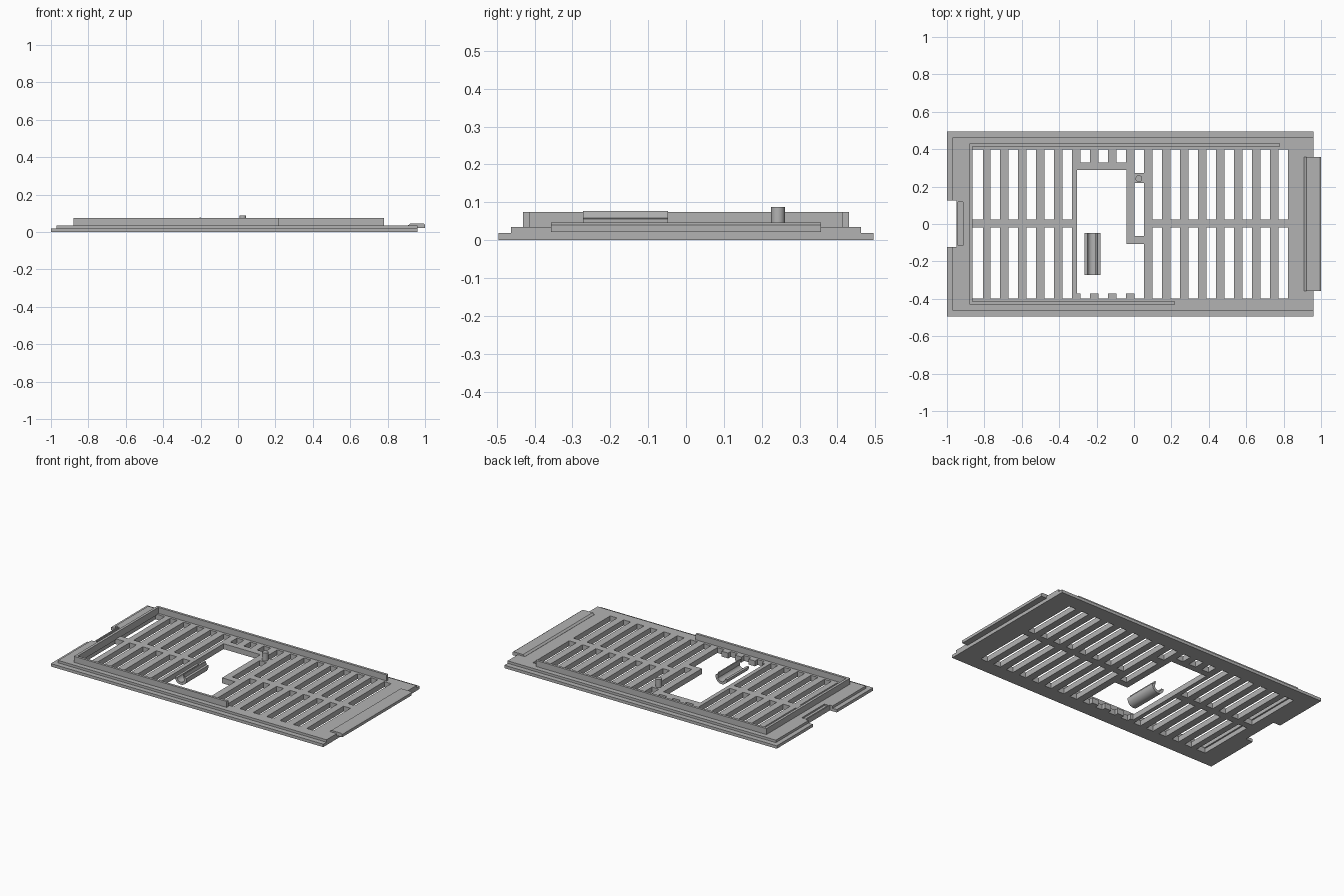
import bpy, bmesh, math

if "Cube" in bpy.data.objects:
    bpy.data.objects.remove(bpy.data.objects["Cube"])

grey = bpy.data.materials.new("plain grey")
grey.diffuse_color = (0.45, 0.45, 0.45, 1)
grey.use_nodes = True
grey.node_tree.nodes["Principled BSDF"].inputs["Base Color"].default_value = grey.diffuse_color


def finish(name, bm):
    bmesh.ops.recalc_face_normals(bm, faces=bm.faces[:])
    me = bpy.data.meshes.new(name)
    bm.to_mesh(me)
    bm.free()
    me.materials.append(grey)
    ob = bpy.data.objects.new(name, me)
    bpy.context.collection.objects.link(ob)
    return ob


def add_box(bm, x0, x1, y0, y1, z0, z1):
    vs = bmesh.ops.create_cube(bm, size=1)["verts"]
    for v in vs:
        v.co = ((x0, x1)[v.co.x > 0], (y0, y1)[v.co.y > 0], (z0, z1)[v.co.z > 0])


def box(name, *b):
    bm = bmesh.new()
    add_box(bm, *b)
    return finish(name, bm)


def prism(name, points, direction):
    """Closed outline of 3D points swept along a direction."""
    bm = bmesh.new()
    face = bm.faces.new([bm.verts.new(p) for p in points])
    res = bmesh.ops.extrude_face_region(bm, geom=[face])
    bmesh.ops.translate(bm, vec=direction,
                        verts=[g for g in res["geom"] if isinstance(g, bmesh.types.BMVert)])
    return finish(name, bm)


def combine(ob, other, operation):
    m = ob.modifiers.new("combine", 'BOOLEAN')
    m.operation, m.object, m.solver = operation, other, 'EXACT'
    m.use_self = True
    bpy.context.view_layer.objects.active = ob
    bpy.ops.object.modifier_apply(modifier=m.name)
    bpy.data.objects.remove(other)


# Stepped grille plate
plate = box("grille_plate", -1, 0.96, -0.495, 0.495, 0, 0.019)
combine(plate, box("step", -0.97, 0.96, -0.462, 0.462, 0.01, 0.035), 'UNION')

# Openings: slots, window, end notch
cut = bmesh.new()
LOW, HIGH = -0.1, 0.2
PITCH, HALF = 0.0963, 0.025


def opening(x0, x1, y0, y1, z0=LOW):
    add_box(cut, x0, x1, y0, y1, z0, HIGH)


def slot(k, y0, y1):
    c = -0.742 + k * PITCH
    opening(c - HALF - (0.009 if k < 0 else 0), c + HALF + (0.007 if k < 0 else 0), y0, y1)


for k in list(range(-1, 5)) + list(range(9, 17)):
    slot(k, 0.025, 0.398)
    slot(k, -0.398, -0.02)
for k in (5, 6, 7):
    slot(k, 0.33, 0.398)         # short slots above the window
    slot(k, -0.398, -0.36)       # notches between the teeth
opening(-0.305, -0.04, -0.372, 0.288)
opening(-0.05, 0.01, -0.372, -0.107)
slot(8, -0.398, -0.107)
slot(8, -0.063, 0.218)
slot(8, 0.273, 0.398)
opening(-1.1, -0.95, -0.122, 0.125)
opening(-0.942, -0.915, -0.115, 0.118, 0.025)
combine(plate, finish("openings", cut), 'DIFFERENCE')

# Raised rim on three sides
outline = [(0.22, -0.43), (-0.88, -0.43), (-0.88, 0.43), (0.78, 0.43),
           (0.78, 0.414), (-0.863, 0.414), (-0.863, -0.414), (0.22, -0.414)]
prism("raised_rim", [(x, y, 0.03) for x, y in outline], (0, 0, 0.044))

# End tab with a sloped inner edge
tab = [(0.91, 0.03), (0.91, 0.036), (0.922, 0.046), (0.99, 0.046), (1, 0.04), (1, 0.022), (0.93, 0.022)]
prism("end_tab", [(x, -0.357, z) for x, z in tab], (0, 0.714, 0))

# Locating pin
bm = bmesh.new()
bmesh.ops.create_cone(bm, cap_ends=True, segments=32, radius1=0.018, radius2=0.018, depth=0.067)
bmesh.ops.translate(bm, vec=(0.026, 0.243, 0.0535), verts=bm.verts[:])
pin = finish("locating_pin", bm)

# Curved spring latch in the window
arc = [(-0.222 + 0.042 * math.cos(a), 0.045 + 0.04 * math.sin(a))
       for a in [math.radians(-180 + 15 * i) for i in range(13)]]
inner = [(-0.222 + 0.026 * math.cos(a), 0.045 + 0.024 * math.sin(a))
         for a in [math.radians(-15 * i) for i in range(13)]]
latch = arc + [(-0.18, 0.056), (-0.194, 0.058), (-0.198, 0.077), (-0.206, 0.077)] + inner[1:]
latch = prism("spring_latch", [(x, -0.272, z) for x, z in latch], (0, 0.225, 0))

# Smooth the round parts
for ob in (pin, latch):
    bpy.ops.object.select_all(action='DESELECT')
    ob.select_set(True)
    bpy.context.view_layer.objects.active = ob
    bpy.ops.object.shade_smooth_by_angle(angle=math.radians(30))
